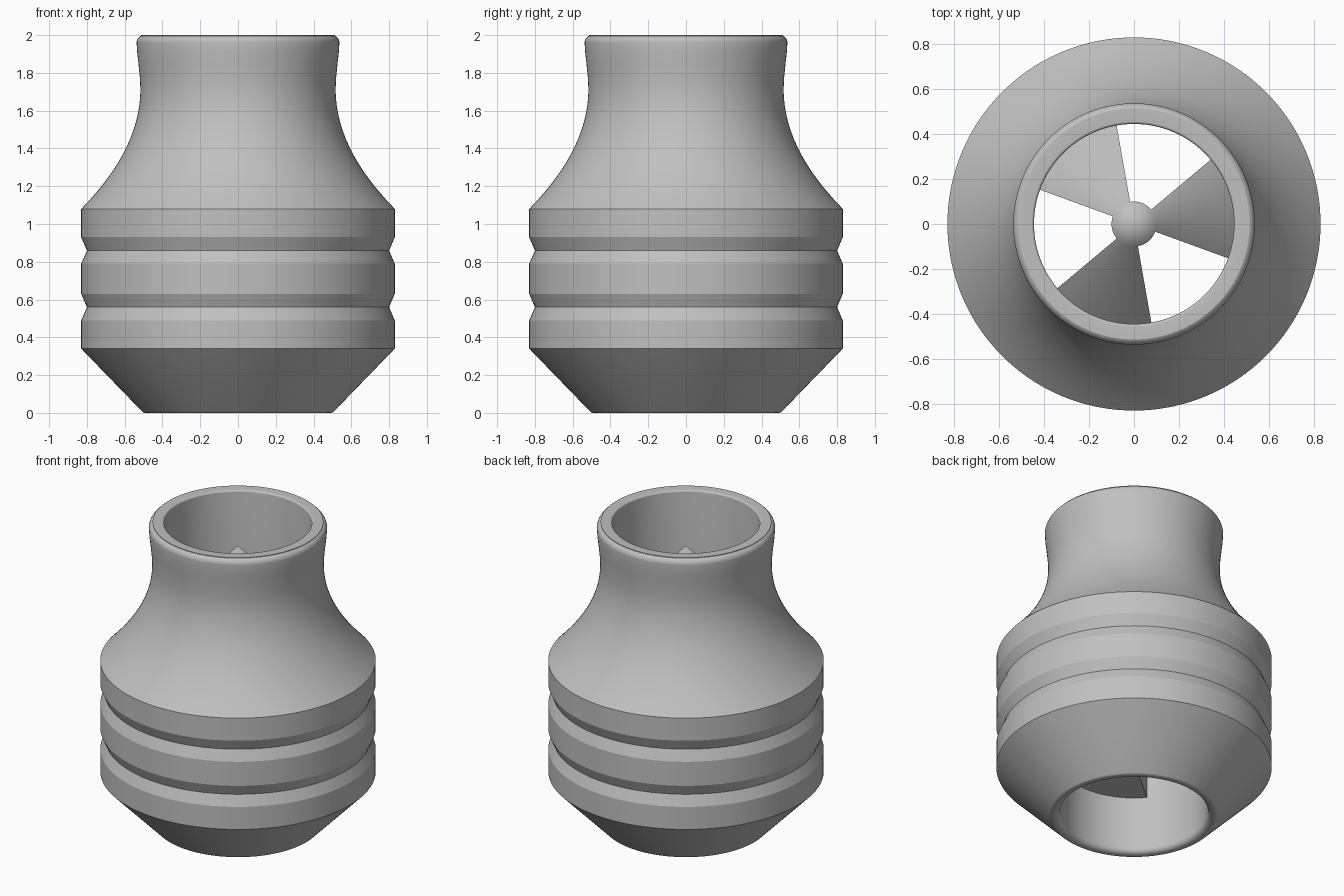
import bpy, bmesh
from math import radians, cos, sin

cube = bpy.data.objects.get("Cube")
if cube:
    bpy.data.objects.remove(cube, do_unlink=True)

grey = bpy.data.materials.new("plain_grey")
grey.use_nodes = True
colour = (0.53, 0.53, 0.53, 1)
grey.diffuse_color = colour
grey.node_tree.nodes["Principled BSDF"].inputs["Base Color"].default_value = colour


def arc(cr, cz, rad, start, end, steps=6):
    """Points of a rounded corner in the (radius, height) plane."""
    angles = [radians(start + (end - start) * i / steps) for i in range(steps + 1)]
    return [(cr + rad * cos(a), cz + rad * sin(a)) for a in angles]


def lathe(name, profile, start=0, sweep=360, steps=128, caps=False):
    """Turn a closed (radius, height) outline around the z axis."""
    bm = bmesh.new()
    full = sweep == 360
    rings = []
    for i in range(steps if full else steps + 1):
        a = radians(start + sweep * i / steps)
        rings.append([bm.verts.new((r * cos(a), r * sin(a), z)) for r, z in profile])
    n = len(profile)
    for i in range(steps):
        a, b = rings[i], rings[(i + 1) % len(rings)]
        for j in range(n):
            k = (j + 1) % n
            bm.faces.new((a[j], b[j], b[k], a[k]))
    if caps:
        bm.faces.new(rings[0])
        bm.faces.new(rings[-1])
    bmesh.ops.remove_doubles(bm, verts=bm.verts, dist=1e-5)
    bmesh.ops.dissolve_degenerate(bm, edges=bm.edges, dist=1e-6)
    bmesh.ops.recalc_face_normals(bm, faces=bm.faces)
    mesh = bpy.data.meshes.new(name)
    bm.to_mesh(mesh)
    bm.free()
    mesh.materials.append(grey)
    ob = bpy.data.objects.new(name, mesh)
    bpy.context.collection.objects.link(ob)
    bpy.ops.object.select_all(action='DESELECT')
    ob.select_set(True)
    bpy.context.view_layer.objects.active = ob
    bpy.ops.object.shade_smooth_by_angle(angle=radians(20))
    return ob


BORE, WIDE, GROOVE = 0.445, 0.83, 0.80

# Outer wall: lower chamfer, two V grooves, then the shoulder
outline = arc(0.49, 0.025, 0.025, -90, -45) + [(WIDE, 0.34)]
for z in (0.56, 0.86):
    outline += [(WIDE, z - 0.07), (GROOVE, z), (WIDE, z + 0.07)]
outline.append((WIDE, 1.08))

# Curved neck from shoulder to lip, as one cubic curve plus a flare
p = [(WIDE, 1.08), (0.645, 1.27), (0.515, 1.48), (0.517, 1.72)]
for i in range(1, 25):
    t = i / 24
    w = ((1 - t) ** 3, 3 * t * (1 - t) ** 2, 3 * t * t * (1 - t), t ** 3)
    outline.append(tuple(sum(c * q[k] for c, q in zip(w, p)) for k in (0, 1)))
outline += [(0.52, 1.78), (0.527, 1.85), (0.534, 1.91)]

# Rounded lip, straight bore and rounded lower mouth
outline += arc(0.497, 1.96, 0.04, 0, 65, 8) + [(0.514, 2.0)]
outline += arc(BORE + 0.012, 1.988, 0.012, 90, 180)
outline += arc(BORE + 0.035, 0.035, 0.035, 180, 270)
lathe("vessel_body", outline)

# Conical hub with three wedge vanes reaching the bore wall
HUB, TIP, BASE = 0.1, 1.84, 0.38
lathe("hub", [(0, TIP), (HUB, TIP - HUB), (HUB, BASE), (0, BASE)])
reach = BORE + 0.01
vane = [(HUB, TIP - HUB), (reach, TIP - reach), (reach, BASE), (HUB, BASE)]
for i in range(3):
    lathe(f"vane_{i + 1}", vane, start=-20 + 120 * i, sweep=60, steps=24, caps=True)
